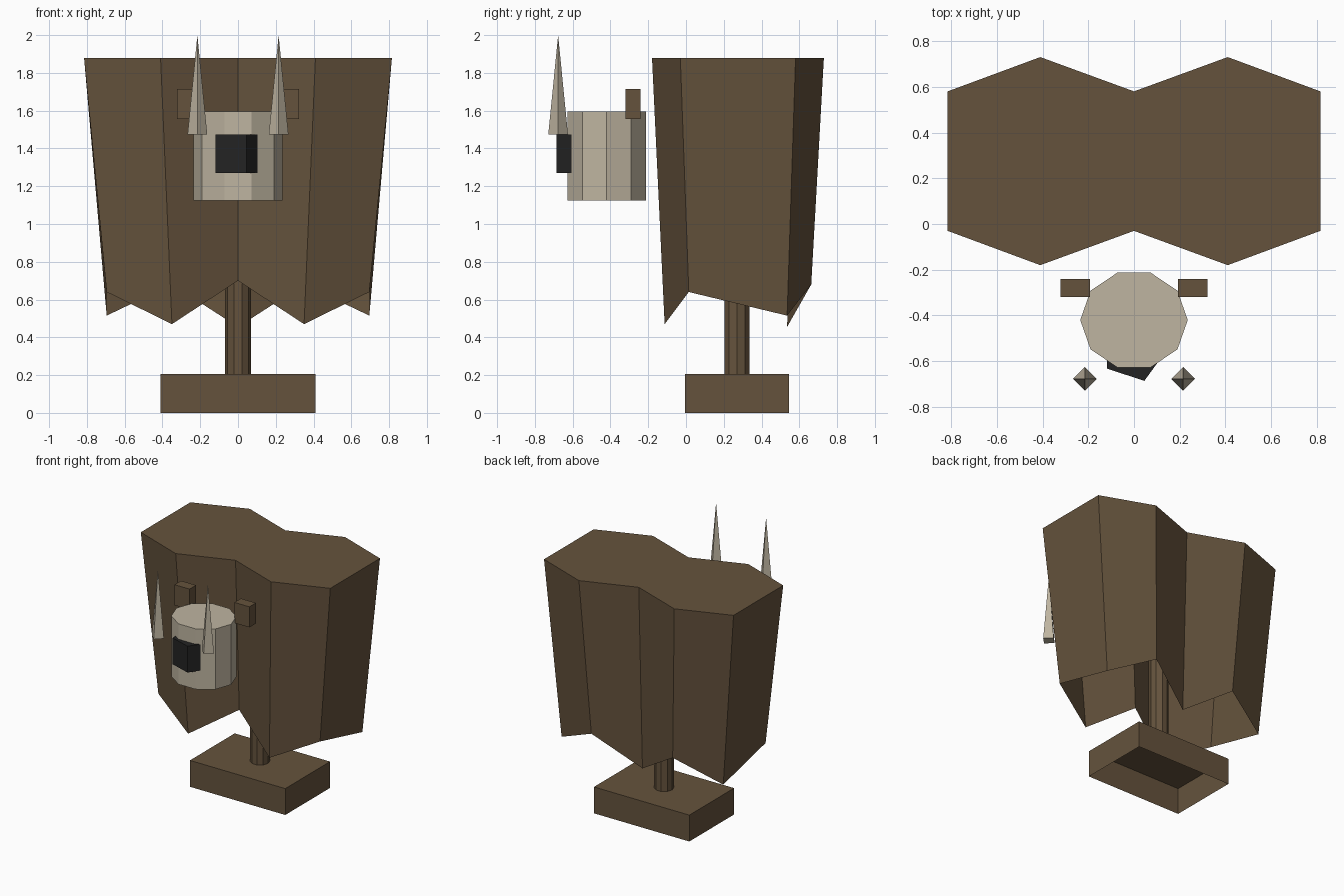
import bpy, bmesh, math

if "Cube" in bpy.data.objects:
    bpy.data.objects.remove(bpy.data.objects["Cube"])


def material(name, rgb):
    m = bpy.data.materials.new(name)
    m.diffuse_color = (*rgb, 1)
    m.use_nodes = True
    m.node_tree.nodes["Principled BSDF"].inputs["Base Color"].default_value = m.diffuse_color
    return m


BROWN = material("brown", (0.13, 0.086, 0.046))
BONE = material("bone", (0.52, 0.46, 0.355))
BLACK = material("black", (0.017, 0.017, 0.017))


def finish(name, bm, mat):
    bmesh.ops.recalc_face_normals(bm, faces=bm.faces)
    me = bpy.data.meshes.new(name)
    bm.to_mesh(me)
    bm.free()
    me.materials.append(mat)
    ob = bpy.data.objects.new(name, me)
    bpy.context.collection.objects.link(ob)
    return ob


def loft(name, lower, upper, mat, bottom=True):
    """Join two matching rings of points; the bottom may stay open."""
    bm = bmesh.new()
    lo = [bm.verts.new(p) for p in lower]
    up = [bm.verts.new(p) for p in upper]
    n = len(lo)
    for i in range(n):
        j = (i + 1) % n
        bm.faces.new((lo[i], lo[j], up[j], up[i]))
    bm.faces.new(up)
    if bottom:
        bm.faces.new(lo[::-1])
    return finish(name, bm, mat)


def box(name, x, y, z, mat, bottom=True):
    ring = [(x[0], y[0]), (x[1], y[0]), (x[1], y[1]), (x[0], y[1])]
    return loft(name, [(*p, z[0]) for p in ring], [(*p, z[1]) for p in ring], mat, bottom)


def prism(name, n, cx, cy, rx, ry, z0, z1, mat, bottom=True):
    ring = [(cx + rx * math.cos(2 * math.pi * i / n),
             cy + ry * math.sin(2 * math.pi * i / n)) for i in range(n)]
    return loft(name, [(*p, z0) for p in ring], [(*p, z1) for p in ring], mat, bottom)


def spike(name, cx, cy, r, z0, z1, mat):
    bm = bmesh.new()
    base = [bm.verts.new((cx + r * math.cos(i * math.pi / 2),
                          cy + r * math.sin(i * math.pi / 2), z0)) for i in range(4)]
    tip = bm.verts.new((cx, cy, z1))
    for i in range(4):
        bm.faces.new((base[i], base[(i + 1) % 4], tip))
    bm.faces.new(base[::-1])
    return finish(name, bm, mat)


# Cape: fluted outline, tapering to a ragged open hem
upper = [(-0.815, -0.03), (-0.41, -0.18), (0, -0.03), (0.41, -0.18), (0.815, -0.03),
         (0.815, 0.58), (0.41, 0.73), (0, 0.58), (-0.41, 0.73), (-0.815, 0.58)]
hem = [0.64, 0.47, 0.70, 0.47, 0.64, 0.515, 0.68, 0.455, 0.68, 0.515]
k = 0.853
lower = [(x * k, 0.275 + (y - 0.275) * k, z) for (x, y), z in zip(upper, hem)]
loft("cape", lower, [(*p, 1.88) for p in upper], BROWN, bottom=False)

# Stand
box("base", (-0.41, 0.41), (-0.005, 0.545), (0, 0.205), BROWN, bottom=False)
prism("post", 10, 0, 0.27, 0.07, 0.07, 0.205, 1.85, BROWN, bottom=False)

# Head and muzzle
prism("head", 10, 0, -0.42, 0.235, 0.218, 1.125, 1.595, BONE)
prism("muzzle", 5, 0, -0.546, 0.147, 0.147, 1.27, 1.475, BLACK)

# Ears and tusks on both sides
for s, side in ((-1, "left"), (1, "right")):
    box("ear_" + side, sorted((s * 0.193, s * 0.322)), (-0.32, -0.24), (1.555, 1.715), BROWN)
    spike("tusk_" + side, s * 0.215, -0.677, 0.052, 1.475, 2.0, BONE)
